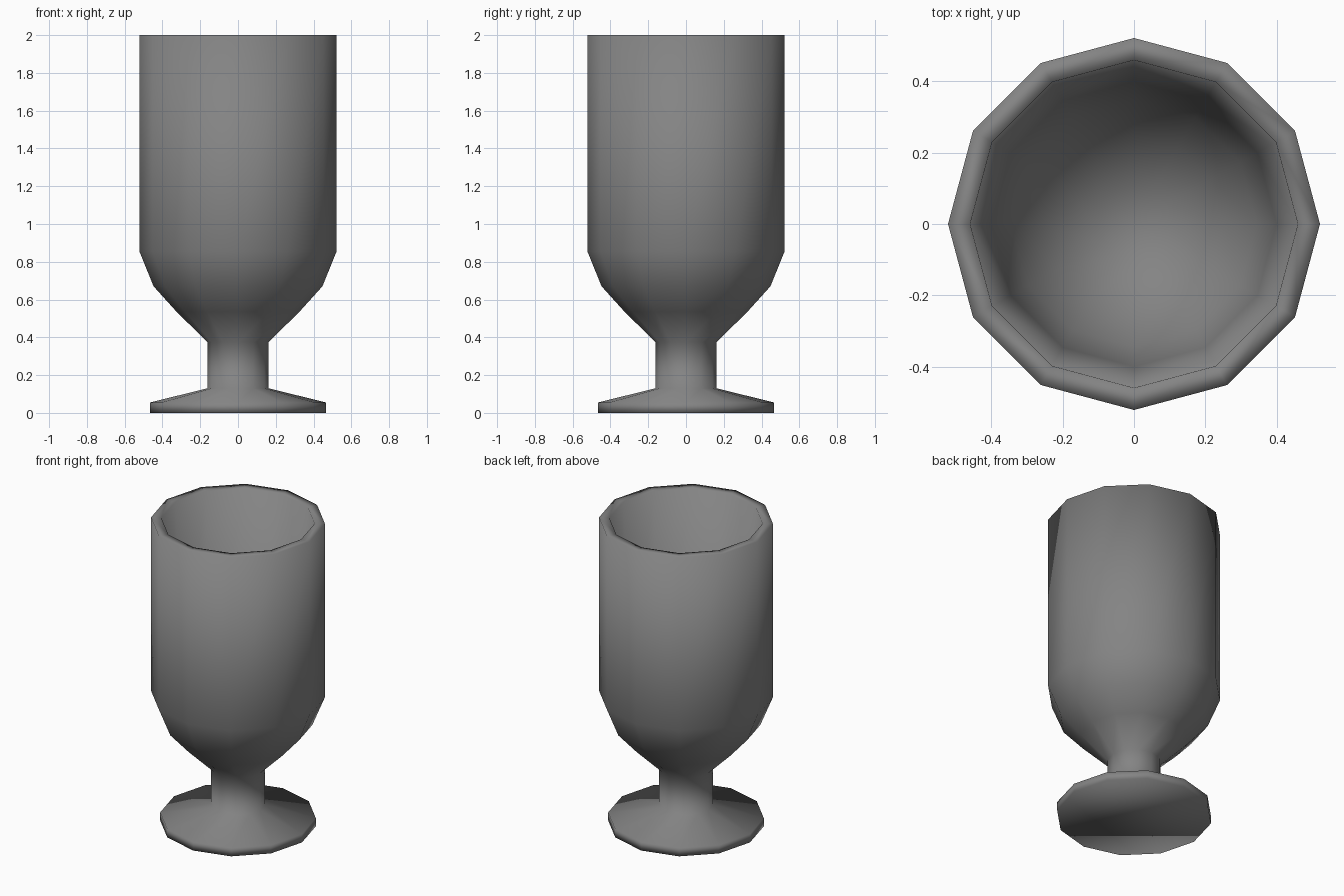
import bpy, bmesh
from math import cos, sin, pi

if "Cube" in bpy.data.objects:
    bpy.data.objects.remove(bpy.data.objects["Cube"])

SIDES = 12


def lathe(name, profile):
    """Revolve (radius, z) points about z; open ends are capped flat."""
    bm = bmesh.new()
    rings = [[bm.verts.new((r * cos(2 * pi * i / SIDES), r * sin(2 * pi * i / SIDES), z))
              for i in range(SIDES)] for r, z in profile]
    for a, b in zip(rings, rings[1:]):
        for i in range(SIDES):
            j = (i + 1) % SIDES
            bm.faces.new((a[i], a[j], b[j], b[i]))
    bm.faces.new(rings[0][::-1])
    bm.faces.new(rings[-1])
    bmesh.ops.recalc_face_normals(bm, faces=bm.faces)
    for f in bm.faces:
        f.smooth = True
    mesh = bpy.data.meshes.new(name)
    bm.to_mesh(mesh)
    bm.free()
    obj = bpy.data.objects.new(name, mesh)
    bpy.context.collection.objects.link(obj)
    return obj


# foot, stem and outer bowl, then over the rim and down the tapered inside
outer = [(0.467, 0), (0.467, 0.055), (0.162, 0.13), (0.162, 0.375), (0.325, 0.535),
         (0.447, 0.67), (0.522, 0.855), (0.522, 2.0)]
inner = [(0.46, 1.998), (0.40, 0.87), (0.345, 0.70), (0.25, 0.58), (0.11, 0.47)]
goblet = lathe("goblet", outer + inner)

# dark grey
mat = bpy.data.materials.new("dark_grey")
mat.diffuse_color = (0.23, 0.23, 0.23, 1)
mat.use_nodes = True
mat.node_tree.nodes["Principled BSDF"].inputs["Base Color"].default_value = mat.diffuse_color
goblet.data.materials.append(mat)
